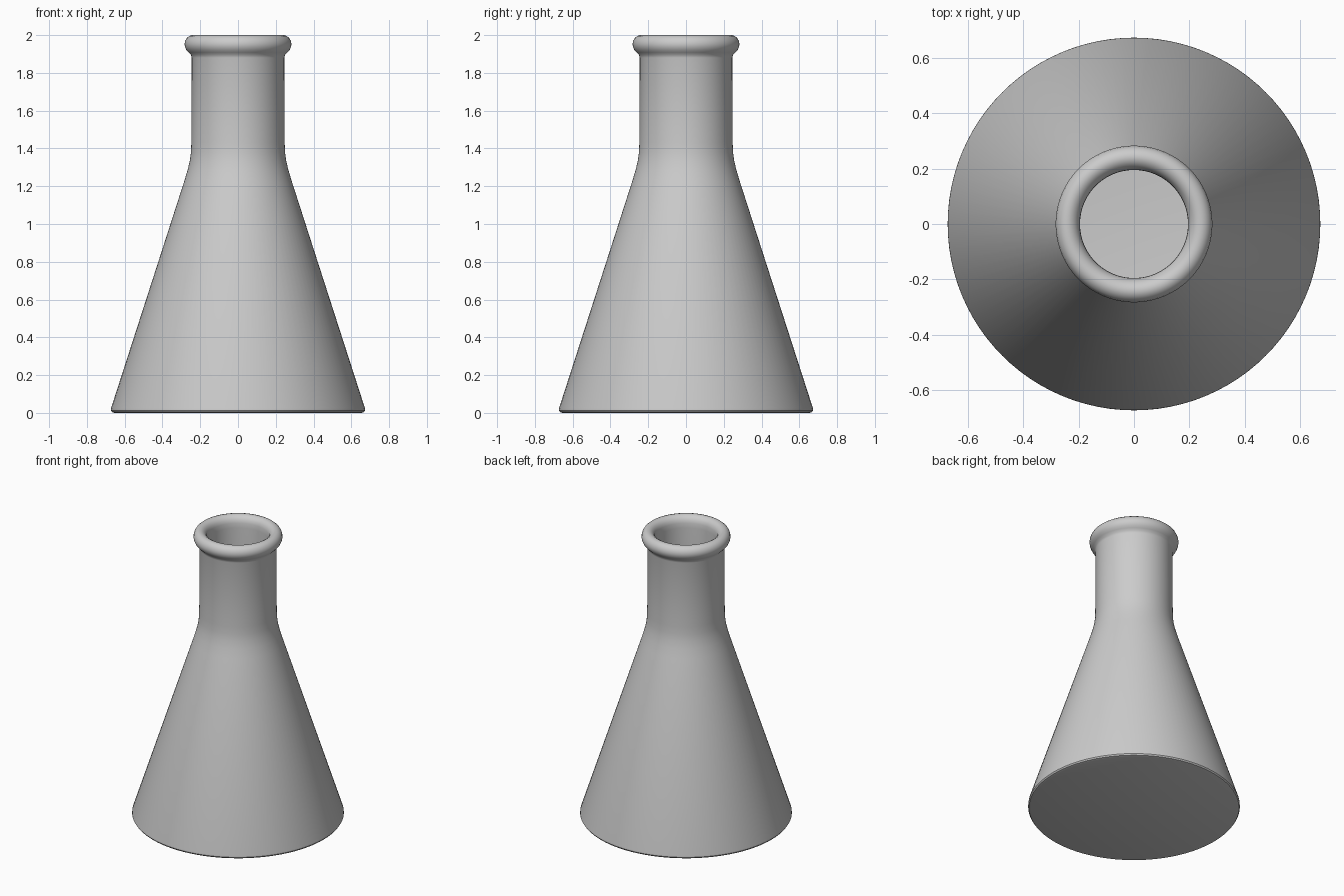
import bpy, bmesh, math

if "Cube" in bpy.data.objects:
    bpy.data.objects.remove(bpy.data.objects["Cube"])

SEGMENTS = 96

# Outer wall: floor, rounded foot, cone, shoulder, neck
outer = [(0, 0), (0.655, 0), (0.667, 0.004), (0.673, 0.013), (0.672, 0.025),
         (0.285, 1.225), (0.267, 1.285), (0.255, 1.335), (0.249, 1.38),
         (0.247, 1.43), (0.246, 1.5), (0.245, 1.88), (0.249, 1.895)]

# Rolled lip, swept from under the rim over the top to the mouth
lip = [(0.262, 1.908), (0.274, 1.922), (0.281, 1.938), (0.283, 1.953),
       (0.280, 1.969), (0.272, 1.984), (0.259, 1.995), (0.243, 2.0),
       (0.227, 1.997), (0.213, 1.988), (0.202, 1.973), (0.196, 1.953)]

# Inner wall back down to the inside floor
inner = [(0.195, 1.92), (0.195, 1.43), (0.198, 1.37), (0.205, 1.32),
         (0.217, 1.27), (0.235, 1.21), (0.602, 0.075), (0.603, 0.06),
         (0.595, 0.05), (0.58, 0.046), (0, 0.046)]


def lathe(name, profile):
    bm = bmesh.new()
    verts = [bm.verts.new((r, 0, z)) for r, z in profile]
    edges = [bm.edges.new(pair) for pair in zip(verts, verts[1:])]
    bmesh.ops.spin(bm, geom=verts + edges, cent=(0, 0, 0), axis=(0, 0, 1),
                   angle=math.tau, steps=SEGMENTS, use_duplicate=False)
    bmesh.ops.remove_doubles(bm, verts=bm.verts, dist=1e-4)
    bmesh.ops.recalc_face_normals(bm, faces=bm.faces)
    mesh = bpy.data.meshes.new(name)
    bm.to_mesh(mesh)
    bm.free()
    obj = bpy.data.objects.new(name, mesh)
    bpy.context.collection.objects.link(obj)
    bpy.ops.object.select_all(action='DESELECT')
    obj.select_set(True)
    bpy.context.view_layer.objects.active = obj
    bpy.ops.object.shade_smooth_by_angle(angle=math.radians(35))
    return obj


# Hollow conical flask
lathe("conical_flask", outer + lip + inner)
